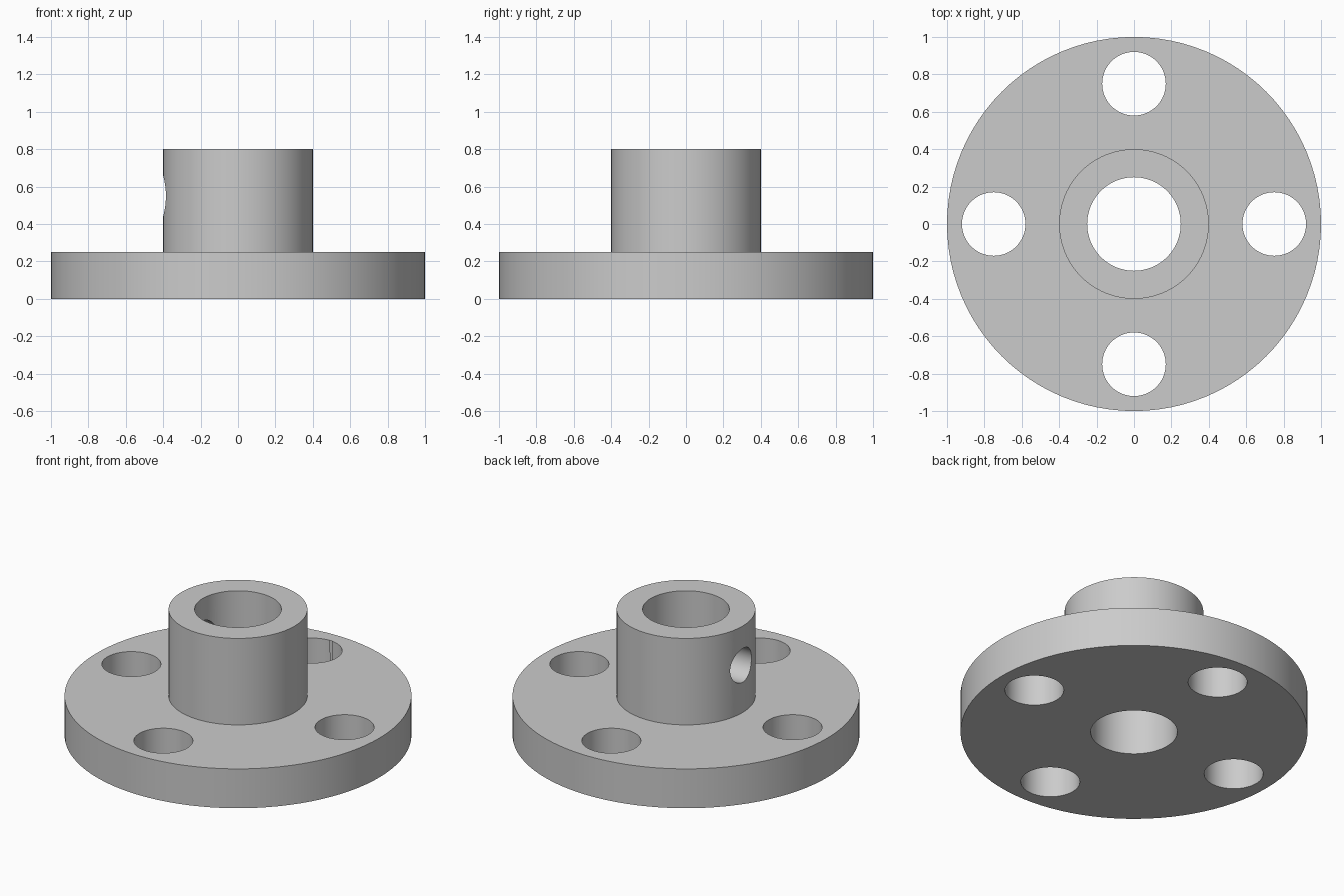
import bpy, bmesh, math
from mathutils import Matrix

if "Cube" in bpy.data.objects:
    bpy.data.objects.remove(bpy.data.objects["Cube"])

grey = bpy.data.materials.new("plain grey")
grey.diffuse_color = (0.6, 0.6, 0.6, 1)
grey.use_nodes = True
grey.node_tree.nodes["Principled BSDF"].inputs["Base Color"].default_value = grey.diffuse_color

SEG = 96


def lathe(name, profile):
    """Revolve a closed (radius, height) outline around z."""
    bm = bmesh.new()
    rings = []
    for i in range(SEG):
        a = 2 * math.pi * i / SEG
        rings.append([bm.verts.new((r * math.cos(a), r * math.sin(a), z)) for r, z in profile])
    n = len(profile)
    for i in range(SEG):
        p, q = rings[i], rings[(i + 1) % SEG]
        for j in range(n):
            k = (j + 1) % n
            bm.faces.new((p[j], q[j], q[k], p[k]))
    bmesh.ops.recalc_face_normals(bm, faces=bm.faces)
    me = bpy.data.meshes.new(name)
    bm.to_mesh(me)
    bm.free()
    me.materials.append(grey)
    ob = bpy.data.objects.new(name, me)
    bpy.context.collection.objects.link(ob)
    return ob


def drill(target, radius, depth, matrix):
    """Cut a round hole through the target and remove the cutter."""
    me = bpy.data.meshes.new("drill")
    bm = bmesh.new()
    bmesh.ops.create_cone(bm, cap_ends=True, segments=64, radius1=radius,
                          radius2=radius, depth=depth, matrix=matrix)
    bm.to_mesh(me)
    bm.free()
    me.materials.append(grey)
    cutter = bpy.data.objects.new("drill", me)
    cutter.hide_render = True
    bpy.context.collection.objects.link(cutter)
    mod = target.modifiers.new("hole", 'BOOLEAN')
    mod.operation = 'DIFFERENCE'
    mod.solver = 'EXACT'
    mod.object = cutter
    bpy.context.view_layer.objects.active = target
    bpy.ops.object.modifier_apply(modifier=mod.name)
    bpy.data.objects.remove(cutter)


# Round plate and hub with a through bore
flange = lathe("flange_with_hub", [(0.25, 0), (1, 0), (1, 0.25),
                                   (0.4, 0.25), (0.4, 0.8), (0.25, 0.8)])

# Four bolt holes
for i in range(4):
    a = i * math.pi / 2
    drill(flange, 0.17, 0.6,
          Matrix.Translation((0.75 * math.cos(a), 0.75 * math.sin(a), 0.125)))

# Set screw hole through the left hub wall only
drill(flange, 0.107, 0.5,
      Matrix.Translation((-0.35, 0, 0.55)) @ Matrix.Rotation(math.pi / 2, 4, 'Y'))

# Smooth round walls with sharp rims
bpy.ops.object.select_all(action='DESELECT')
flange.select_set(True)
bpy.context.view_layer.objects.active = flange
bpy.ops.object.shade_smooth_by_angle(angle=math.radians(30))
